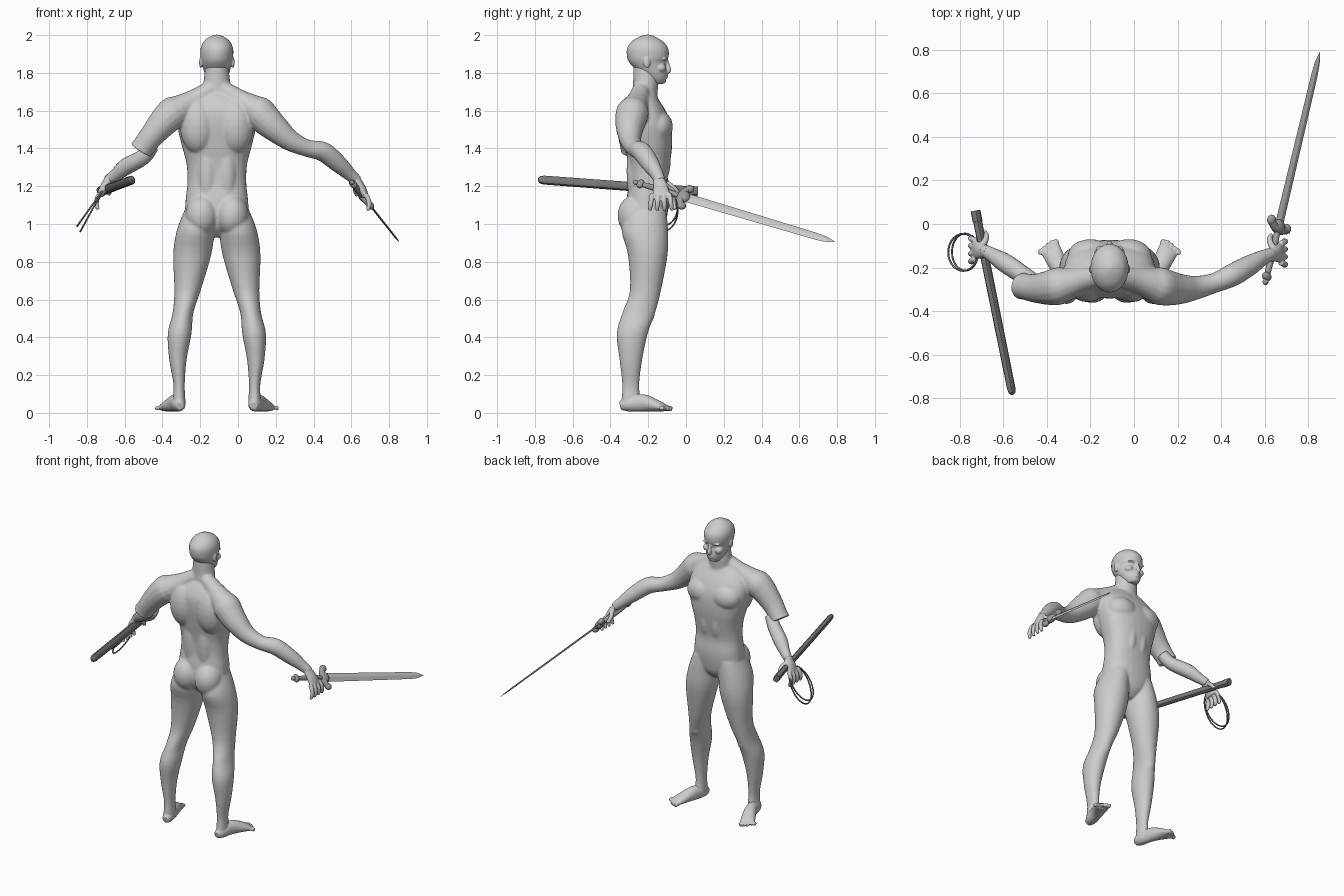
import bpy, bmesh, math
from mathutils import Vector, Matrix

if "Cube" in bpy.data.objects:
    bpy.data.objects.remove(bpy.data.objects["Cube"])

CX = -0.112  # middle plane of the figure


def material(name, grey):
    m = bpy.data.materials.new(name)
    m.use_nodes = True
    colour = (grey, grey, grey, 1)
    m.diffuse_color = colour
    m.node_tree.nodes["Principled BSDF"].inputs["Base Color"].default_value = colour
    return m


SKIN = material("skin grey", 0.61)
STEEL = material("pale steel", 0.6)
HILT = material("hilt grey", 0.34)
LEATHER = material("dark leather", 0.19)


def spline(pts, n):
    """Catmull-Rom interpolation of tuples."""
    out = []
    for i in range(len(pts) - 1):
        a, b, c, d = (pts[max(i - 1, 0)], pts[i], pts[i + 1], pts[min(i + 2, len(pts) - 1)])
        for k in range(n):
            t = k / n
            out.append([q + t / 2 * (r - p + t * (2 * p - 5 * q + 4 * r - s + t * (3 * (q - r) + s - p)))
                        for p, q, r, s in zip(a, b, c, d)])
    return out + [list(pts[-1])]


def tube(bm, pts, ref=(0, 1, 0), axis=None, seg=16, power=1, sub=4):
    """Skin elliptical rings (x, y, z, side radius, ref radius) along a path."""
    pts = spline([tuple(p) if len(p) == 5 else tuple(p) + (p[3],) for p in pts], sub)
    rings = []
    for i, p in enumerate(pts):
        ahead, behind = pts[min(i + 1, len(pts) - 1)], pts[max(i - 1, 0)]
        t = Vector(axis) if axis else (Vector(ahead[:3]) - Vector(behind[:3])).normalized()
        side = t.cross(Vector(ref)).normalized()
        up = side.cross(t)
        ring = []
        for k in range(seg):
            c, s = math.cos(math.tau * k / seg), math.sin(math.tau * k / seg)
            c, s = (math.copysign(abs(v) ** power, v) for v in (c, s))
            ring.append(bm.verts.new(Vector(p[:3]) + side * c * p[3] + up * s * p[4]))
        rings.append(ring)
    for a, b in zip(rings, rings[1:]):
        for k in range(seg):
            bm.faces.new((a[k], a[k - 1], b[k - 1], b[k]))
    bm.faces.new(rings[0])
    bm.faces.new(rings[-1][::-1])


def column(bm, rows, s=1, power=1):
    """Upright loft from rows of (z, offset, half width, back y, front y)."""
    tube(bm, [(CX + s * dx, (yb + yf) / 2, z, hw, (yf - yb) / 2) for z, dx, hw, yb, yf in rows],
         axis=(0, 0, 1), seg=28, power=power)


def ball(bm, centre, radii):
    bmesh.ops.create_icosphere(bm, subdivisions=3, radius=1,
                               matrix=Matrix.Translation(centre) @ Matrix.Diagonal((*radii, 1)))


def finish(bm, name, mat, matrix=None, smooth=True):
    bmesh.ops.recalc_face_normals(bm, faces=bm.faces[:])
    if matrix:
        bm.transform(matrix)
    me = bpy.data.meshes.new(name)
    for f in bm.faces:
        f.smooth = smooth
    bm.to_mesh(me)
    bm.free()
    me.materials.append(mat)
    ob = bpy.data.objects.new(name, me)
    bpy.context.collection.objects.link(ob)
    return ob


def flesh(bm, name, voxel, iterations):
    """Blend overlapping volumes into one soft skin."""
    ob = finish(bm, name, SKIN)
    remesh = ob.modifiers.new("blend", "REMESH")
    remesh.mode = "VOXEL"
    remesh.voxel_size = voxel
    remesh.use_smooth_shade = True
    soften = ob.modifiers.new("soften", "SMOOTH")
    soften.factor = .5
    soften.iterations = iterations


def frame(a, b, width):
    """Local x along the width, z from a to b."""
    z = (Vector(b) - Vector(a)).normalized()
    x = Vector(width)
    x = (x - z * x.dot(z)).normalized()
    rot = Matrix((x, z.cross(x), z)).transposed().to_4x4()
    return Matrix.Translation(a) @ rot


def hand(bm, wrist, s):
    def at(x, y, z, *r):
        return (wrist[0] + s * x, wrist[1] + y, wrist[2] + z, *r)
    tube(bm, [at(-.015, -.01, .02, .026, .024), at(.025, 0, -.04, .04, .022), at(.045, .005, -.085, .048, .017)],
         ref=(1, 0, 0))
    for i in range(4):
        y = -.042 + .029 * i
        tube(bm, [at(.042, y, -.07, .014), at(.06, y * 1.15, -.1, .0135),
                  at(.064, y * 1.25, -.13, .0125), at(.056, y * 1.35, -.158, .0095)], seg=10)
    tube(bm, [at(.01, .02, -.02, .016), at(-.008, .06, -.05, .014), at(0, .085, -.08, .010)],
         ref=(1, 0, 0), seg=10)


# Body: torso and neck
bm = bmesh.new()
column(bm, [(.93, 0, .03, -.25, -.16), (.98, 0, .1, -.30, -.115), (1.05, 0, .163, -.32, -.098),
            (1.13, 0, .165, -.315, -.092), (1.22, 0, .156, -.303, -.1), (1.32, 0, .161, -.308, -.085),
            (1.42, 0, .187, -.325, -.073), (1.52, 0, .208, -.34, -.078), (1.60, 0, .2, -.338, -.108),
            (1.66, 0, .15, -.31, -.145), (1.70, 0, .07, -.28, -.165)], power=.85)
column(bm, [(1.62, 0, .08, -.287, -.153), (1.70, 0, .076, -.282, -.15),
            (1.76, 0, .07, -.28, -.145), (1.84, 0, .06, -.28, -.15)])

MUSCLES = {
    "chest": (.088, -.145, 1.515, .105, .076, .085),
    "shoulder blade": (.10, -.275, 1.52, .095, .084, .15),
    "belly": (.04, -.15, 1.34, .05, .07, .15),
    "lower back": (.05, -.265, 1.28, .055, .05, .2),
    "buttock": (.08, -.268, 1.045, .088, .095, .11),
    "knee": (.179, -.205, .53, .037, .04, .06),
}
for s in (-1, 1):
    for dx, y, z, *radii in MUSCLES.values():
        ball(bm, (CX + s * dx, y, z), radii)
    # Neck to shoulder slope
    tube(bm, [(CX + s * .03, -.235, 1.715, .047), (CX + s * .12, -.255, 1.655, .058),
              (CX + s * .21, -.28, 1.6, .08)])
    # Leg
    column(bm, [(1.08, .09, .078, -.31, -.105), (.97, .112, .099, -.342, -.095), (.84, .13, .101, -.308, -.097),
                (.65, .155, .07, -.297, -.132), (.53, .179, .055, -.337, -.163), (.42, .197, .063, -.367, -.202),
                (.28, .206, .046, -.352, -.232), (.15, .2, .03, -.338, -.247), (.06, .2, .034, -.342, -.24),
                (.03, .2, .03, -.335, -.245)], s)

# Left arm, outstretched with the sword
tube(bm, [(.06, -.28, 1.62, .06), (.105, -.283, 1.595, .086), (.15, -.292, 1.55, .083), (.205, -.298, 1.5, .072),
          (.28, -.293, 1.44, .056), (.37, -.27, 1.40, .046), (.45, -.235, 1.383, .053), (.53, -.19, 1.32, .048),
          (.59, -.155, 1.265, .036), (.635, -.135, 1.225, .029)])

# Right upper arm, ending in a blunt rim
tube(bm, [(-.29, -.28, 1.62, .06), (-.335, -.283, 1.595, .086), (-.385, -.292, 1.55, .081),
          (-.45, -.295, 1.475, .067), (-.5, -.287, 1.41, .061), (-.514, -.284, 1.39, .065)])
flesh(bm, "body", .006, 14)

# Right forearm, thinner than the rim above it
bm = bmesh.new()
tube(bm, [(-.455, -.265, 1.41, .036), (-.5, -.24, 1.355, .041), (-.59, -.18, 1.305, .044),
          (-.645, -.145, 1.262, .034), (-.69, -.118, 1.23, .026)])
finish(bm, "right_forearm", SKIN)

# Head with nose, lips, chin, brows, eyes, cheeks and ears
bm = bmesh.new()
column(bm, [(1.742, 0, .03, -.18, -.12), (1.765, 0, .05, -.215, -.104), (1.80, 0, .066, -.25, -.1),
            (1.85, 0, .079, -.297, -.106), (1.885, 0, .086, -.312, -.092), (1.93, 0, .086, -.312, -.094),
            (1.967, 0, .069, -.287, -.122), (1.99, 0, .04, -.25, -.16), (2.002, 0, .01, -.215, -.19)])
tube(bm, [(CX, -.105, 1.875, .009), (CX, -.097, 1.84, .011), (CX, -.091, 1.815, .014), (CX, -.1, 1.803, .011)],
     ref=(1, 0, 0), seg=10)
for y, z, radii in [(-.109, 1.788, (.025, .014, .006)), (-.109, 1.777, (.021, .014, .006)),
                    (-.125, 1.758, (.028, .02, .016))]:
    ball(bm, (CX, y, z), radii)
FEATURES = {
    "brow": (.034, -.115, 1.872, .03, .016, .008),
    "eye": (.032, -.126, 1.853, .012, .015, .007),
    "cheek": (.042, -.133, 1.826, .028, .028, .024),
    "ear": (.085, -.208, 1.855, .009, .019, .03),
}
for s in (-1, 1):
    for dx, y, z, *radii in FEATURES.values():
        ball(bm, (CX + s * dx, y, z), radii)
flesh(bm, "head", .004, 5)

# Hands
bm = bmesh.new()
hand(bm, (.63, -.135, 1.23), 1)
hand(bm, (-.685, -.12, 1.235), -1)
flesh(bm, "hands", .004, 4)

# Feet and toes
bm = bmesh.new()
for s in (-1, 1):
    column(bm, [(.03, .2, .03, -.342, -.24), (.07, .2, .033, -.342, -.24), (.12, .2, .026, -.328, -.255)], s)
    tube(bm, [(CX + s * dx, y, z, w, h) for dx, y, z, w, h in [
        (.195, -.348, .037, .02, .022), (.2, -.31, .045, .035, .038), (.22, -.23, .053, .038, .046),
        (.252, -.155, .038, .045, .031), (.272, -.115, .026, .047, .019)]], ref=(0, 0, 1))
    for i in range(5):
        x, r = CX + s * (.243 + .018 * i), .016 - .0015 * i
        tube(bm, [(x, -.14, .028, r), (x + s * .003, -.1 - .005 * i, .025, r),
                  (x + s * .004, -.073 - .004 * i * i, .02, r * .8)], ref=(0, 0, 1), seg=10)
flesh(bm, "feet", .004, 5)

# Sword
place = frame((.607, -.25, 1.215), (.853, .789, .905), (.58, -.36, -.73))
bm = bmesh.new()
tube(bm, [(0, 0, .25, .029, .006), (0, 0, 1.0, .023, .005), (0, 0, 1.06, .018, .004), (0, 0, 1.112, .001, .001)],
     axis=(0, 0, 1), seg=4, sub=1)
finish(bm, "blade", STEEL, place, smooth=False)

bm = bmesh.new()
tube(bm, [(0, 0, .02, .013), (0, 0, .12, .017), (0, 0, .24, .014)], axis=(0, 0, 1), seg=12)
finish(bm, "grip", HILT, place)

bm = bmesh.new()
ball(bm, (0, 0, .01), (.027, .019, .02))
ball(bm, (0, 0, -.016), (.014, .013, .016))
finish(bm, "pommel", HILT, place)

bm = bmesh.new()
tube(bm, [(-.06, 0, .262, .017), (-.035, 0, .248, .019), (0, 0, .242, .023), (.035, 0, .248, .019),
          (.06, 0, .262, .017)], seg=10)
ball(bm, (0, 0, .255), (.036, .024, .034))
for s in (-1, 1):
    ball(bm, (s * .06, 0, .265), (.022, .019, .024))
finish(bm, "crossguard", HILT, place)

# Scabbard with its mouth band
place = frame((-.727, .06, 1.172), (-.557, -.785, 1.235), (.4, 0, -.9))
bm = bmesh.new()
tube(bm, [(0, 0, 0, .027, .02), (0, 0, .05, .027, .02), (0, 0, .051, .025, .018), (0, 0, .83, .024, .017),
          (0, 0, .853, .019, .014), (0, 0, .862, .008, .006)], axis=(0, 0, 1), seg=12, sub=1, power=.8)
scabbard = finish(bm, "scabbard", LEATHER, place)
bpy.context.view_layer.objects.active = scabbard
scabbard.select_set(True)
bpy.ops.object.shade_smooth_by_angle(angle=math.radians(35))

# Two hanging strap loops
for name, low in (("outer_strap", (-.852, -.13, .988)), ("inner_strap", (-.835, -.128, .96))):
    top, low = Vector((-.715, -.13, 1.18)), Vector(low)
    across = Vector((0, .085, 0))
    bm = bmesh.new()
    tube(bm, [(*(top.lerp(low, (1 - math.cos(a)) / 2) + across * math.sin(a)), .0045)
              for a in (math.tau * k / 28 for k in range(29))],
         ref=across.cross(low - top), seg=8, sub=1)
    finish(bm, name, LEATHER)
